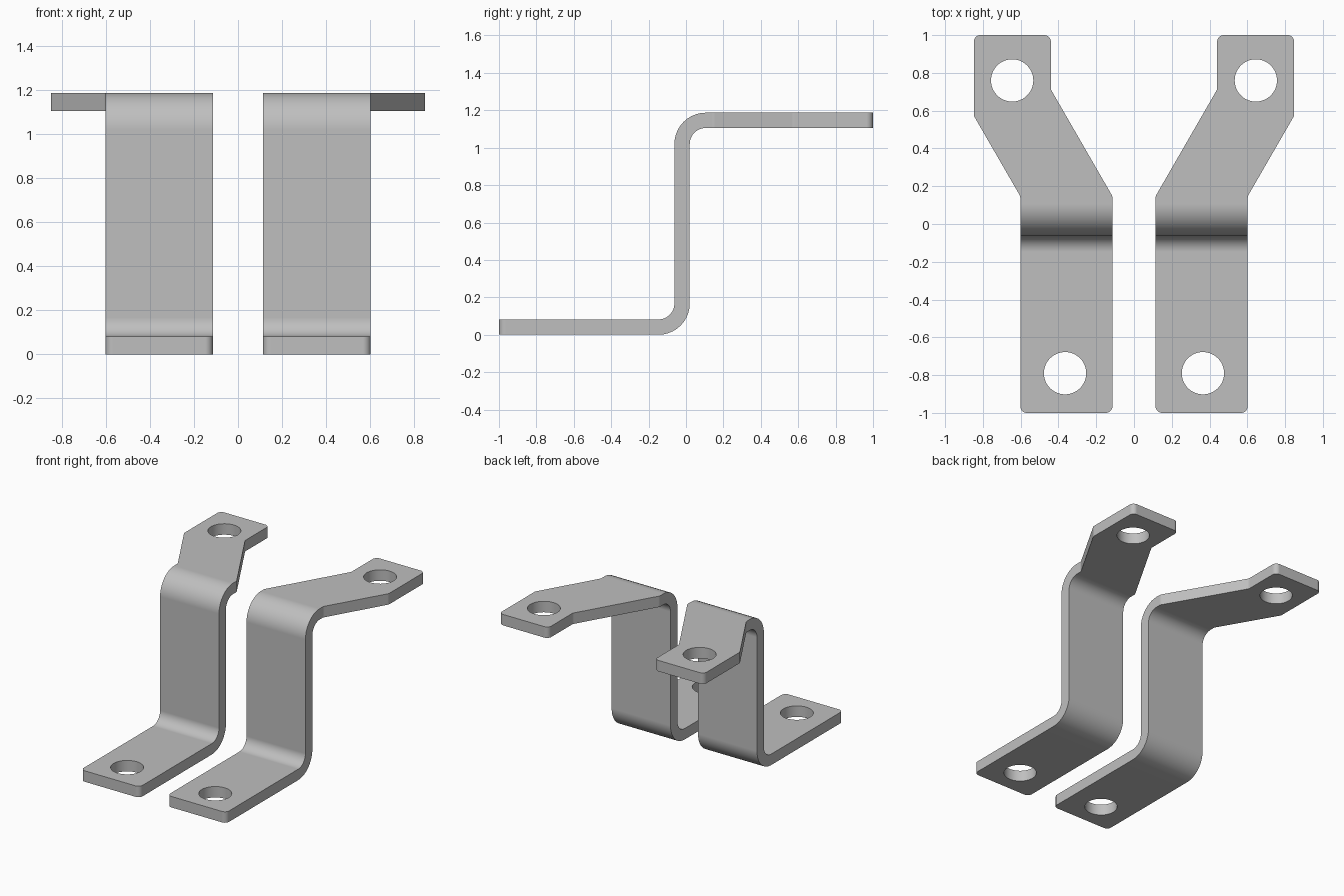
import bpy, bmesh, math
from mathutils import Vector

if "Cube" in bpy.data.objects:
    bpy.data.objects.remove(bpy.data.objects["Cube"], do_unlink=True)

steel = bpy.data.materials.new("steel_grey")
steel.use_nodes = True
steel.diffuse_color = (0.52, 0.52, 0.52, 1)
steel.node_tree.nodes["Principled BSDF"].inputs["Base Color"].default_value = steel.diffuse_color


def fillet(corners, steps=8):
    """Round each (a, b, radius) corner of a closed polygon."""
    out = []
    for i, (a, b, r) in enumerate(corners):
        p = Vector((a, b))
        if r == 0:
            out.append(p)
            continue
        u = (Vector(corners[i - 1][:2]) - p).normalized()
        v = (Vector(corners[(i + 1) % len(corners)][:2]) - p).normalized()
        half = u.angle(v) / 2
        centre = p + (u + v).normalized() * r / math.sin(half)
        start = p + u * r / math.tan(half) - centre
        end = p + v * r / math.tan(half) - centre
        total = start.angle(end)
        for k in range(steps + 1):
            t = k / steps
            out.append(centre + (start * math.sin((1 - t) * total)
                                 + end * math.sin(t * total)) / math.sin(total))
    return out


def prism(name, points, sweep):
    """Extrude a closed 3D outline along a vector."""
    bm = bmesh.new()
    face = bm.faces.new([bm.verts.new(p) for p in points])
    moved = bmesh.ops.extrude_face_region(bm, geom=[face], use_keep_orig=True)["geom"]
    bmesh.ops.translate(bm, vec=sweep, verts=[g for g in moved if isinstance(g, bmesh.types.BMVert)])
    bmesh.ops.recalc_face_normals(bm, faces=bm.faces)
    mesh = bpy.data.meshes.new(name)
    bm.to_mesh(mesh)
    bm.free()
    obj = bpy.data.objects.new(name, mesh)
    bpy.context.collection.objects.link(obj)
    return obj


def boolean(obj, cutter, operation):
    bpy.ops.object.select_all(action="DESELECT")
    bpy.context.view_layer.objects.active = obj
    obj.select_set(True)
    mod = obj.modifiers.new(operation, "BOOLEAN")
    mod.operation, mod.object, mod.solver = operation, cutter, "EXACT"
    bpy.ops.object.modifier_apply(modifier=mod.name)
    bpy.data.objects.remove(cutter, do_unlink=True)


# Bent strip section (y, z) and flat plan outline (x, y), with corner radii
T, H, FRONT, BACK = 0.082, 1.187, -0.062, 0.02
INNER, OUTER, R = 0.085, 0.167, 0.035
section = fillet([(-1.1, 0, 0), (BACK, 0, OUTER), (BACK, H - T, INNER), (1.1, H - T, 0),
                  (1.1, H, 0), (FRONT, H, OUTER), (FRONT, T, INNER), (-1.1, T, 0)], 10)
plan = fillet([(0.114, -1, R), (0.602, -1, R), (0.602, 0.147, R), (0.848, 0.573, R),
               (0.848, 1, R), (0.44, 1, R), (0.44, 0.712, R), (0.114, 0.147, R)])
holes = [(0.365, -0.79), (0.645, 0.76)]

for side, label in ((1, "left"), (-1, "right")):
    bracket = prism(label + "_bracket", [(0, y, z) for y, z in section], (side, 0, 0))
    outline = prism("outline_cutter", [(side * x, y, -0.2) for x, y in plan], (0, 0, 1.8))
    boolean(bracket, outline, "INTERSECT")
    # Bolt holes
    for cx, cy in holes:
        ring = [(side * cx + 0.112 * math.cos(a), cy + 0.112 * math.sin(a), -0.2)
                for a in (math.tau * k / 48 for k in range(48))]
        boolean(bracket, prism("hole_cutter", ring, (0, 0, 1.8)), "DIFFERENCE")
    bracket.data.materials.clear()
    bracket.data.materials.append(steel)
    bpy.ops.object.shade_smooth_by_angle(angle=math.radians(25))
    weighted = bracket.modifiers.new("flat_faces", "WEIGHTED_NORMAL")
    weighted.keep_sharp = True
